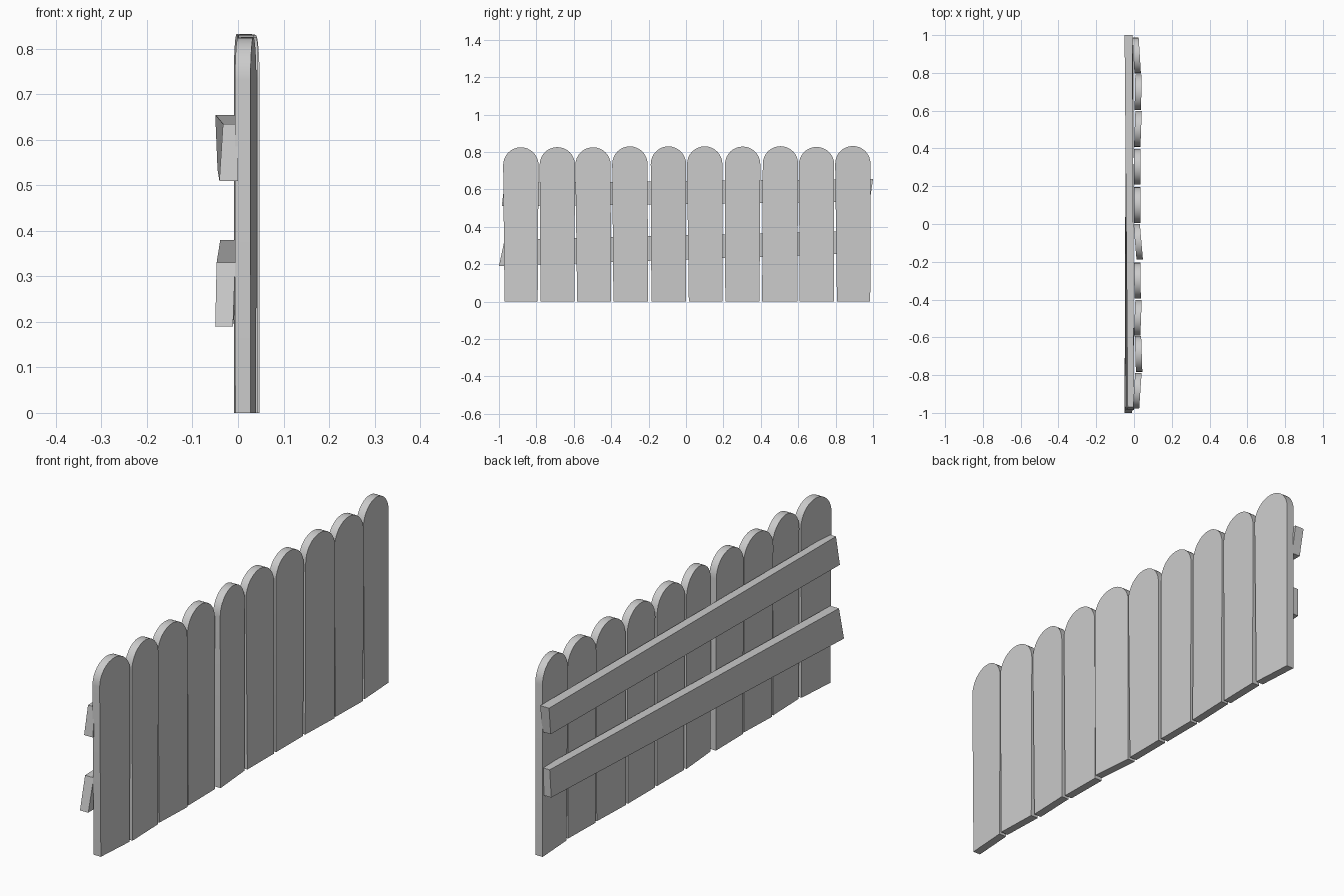
import bpy, math

if "Cube" in bpy.data.objects:
    bpy.data.objects.remove(bpy.data.objects["Cube"])

def make_object(name, verts, faces):
    me = bpy.data.meshes.new(name)
    me.from_pydata(verts, [], faces)
    me.update()
    ob = bpy.data.objects.new(name, me)
    bpy.context.collection.objects.link(ob)
    return ob

def prism(name, front, back):
    """Closed solid between two matching outlines."""
    n = len(front)
    faces = [tuple(range(n)), tuple(range(2 * n - 1, n - 1, -1))]
    faces += [(i, i + n, (i + 1) % n + n, (i + 1) % n) for i in range(n)]
    return make_object(name, front + back, faces)

THICK = 0.034
SEGS = 16

def plank(name, low, high, top_c, top, x_low, x_high):
    """Round-topped board: bottom y range, top centre, height, outer x at each edge."""
    r = 0.0945
    spring = top - r
    outline = [(low, 0.0), (high, 0.0)]
    outline += [(top_c + r * math.cos(math.pi * i / SEGS),
                 spring + r * math.sin(math.pi * i / SEGS)) for i in range(SEGS + 1)]
    def x_at(y):
        return x_low + (x_high - x_low) * (y - low) / (high - low)
    front = [(x_at(y), y, z) for y, z in outline]
    back = [(x_at(y) - THICK, y, z) for y, z in outline]
    ob = prism(name, front, back)
    # Smooth arch edge, flat front and back
    bpy.ops.object.select_all(action='DESELECT')
    ob.select_set(True)
    bpy.context.view_layer.objects.active = ob
    bpy.ops.object.shade_smooth_by_angle(angle=math.radians(30))

# Upright boards, each slightly crooked
boards = [
    (-0.97, -0.793, -0.883, 0.825, 0.028, 0.040),
    (-0.778, -0.597, -0.688, 0.826, 0.044, 0.038),
    (-0.582, -0.402, -0.497, 0.825, 0.034, 0.041),
    (-0.388, -0.203, -0.300, 0.830, 0.036, 0.034),
    (-0.185, 0.000, -0.094, 0.830, 0.047, 0.031),
    (0.015, 0.195, 0.100, 0.830, 0.034, 0.035),
    (0.210, 0.393, 0.303, 0.829, 0.034, 0.034),
    (0.407, 0.595, 0.505, 0.831, 0.034, 0.041),
    (0.608, 0.790, 0.698, 0.827, 0.037, 0.041),
    (0.807, 0.985, 0.892, 0.832, 0.036, 0.025),
]
for i, b in enumerate(boards):
    plank(f"board_{i + 1}", *b)

# Cross rails: ends given as outer-bottom, inner-bottom, inner-top, outer-top
prism("upper_rail",
      [(-0.041, -0.985, 0.51), (0.0, -0.985, 0.51), (0.0, -0.97, 0.635), (-0.033, -0.97, 0.635)],
      [(-0.045, 0.982, 0.535), (-0.006, 0.982, 0.535), (-0.008, 1.0, 0.655), (-0.05, 1.0, 0.655)])
prism("lower_rail",
      [(-0.05, -1.0, 0.19), (-0.011, -1.0, 0.19), (-0.006, -0.97, 0.33), (-0.047, -0.97, 0.33)],
      [(-0.043, 0.975, 0.26), (-0.003, 0.975, 0.26), (-0.003, 0.98, 0.38), (-0.039, 0.98, 0.38)])
